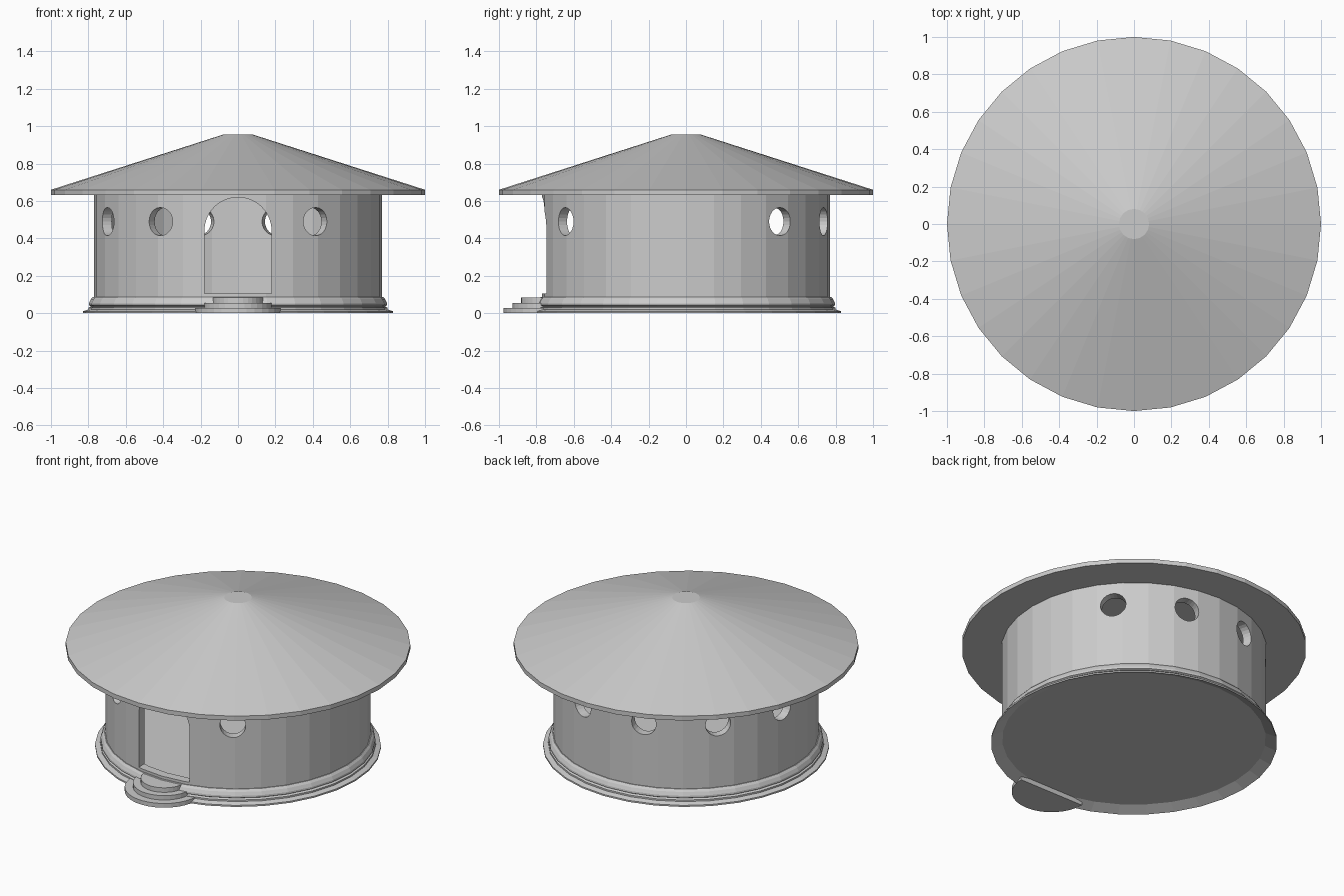
import bpy, bmesh
from math import sin, cos, pi, radians
from mathutils import Matrix

if "Cube" in bpy.data.objects:
    bpy.data.objects.remove(bpy.data.objects["Cube"])


def finish(name, bm):
    bmesh.ops.remove_doubles(bm, verts=bm.verts, dist=0.0005)
    bmesh.ops.recalc_face_normals(bm, faces=bm.faces)
    mesh = bpy.data.meshes.new(name)
    bm.to_mesh(mesh)
    bm.free()
    obj = bpy.data.objects.new(name, mesh)
    bpy.context.collection.objects.link(obj)
    return obj


def lathe(name, profile, sides=32, closed=False):
    """Turn (radius, z) points around the z axis; zero-radius ends become caps."""
    bm = bmesh.new()
    caps = not closed
    pts = [p for p in profile if p[0] > 0]
    rings = [[bm.verts.new((r * sin(2 * pi * i / sides), -r * cos(2 * pi * i / sides), z))
              for i in range(sides)] for r, z in pts]
    pairs = list(zip(rings, rings[1:]))
    if closed:
        pairs.append((rings[-1], rings[0]))
    for a, b in pairs:
        for i in range(sides):
            j = (i + 1) % sides
            bm.faces.new((a[i], a[j], b[j], b[i]))
    if caps:
        bm.faces.new(rings[0])
        bm.faces.new(rings[-1])
    return finish(name, bm)


def prism(bm, outline, offset):
    """Extrude a flat outline of 3D points by an offset vector."""
    face = bm.faces.new([bm.verts.new(p) for p in outline])
    ext = bmesh.ops.extrude_face_region(bm, geom=[face], use_keep_orig=True)
    moved = [v for v in ext["geom"] if isinstance(v, bmesh.types.BMVert)]
    bmesh.ops.translate(bm, verts=moved, vec=offset)


# Roof: shallow cone with a thin rim and a small flat top
lathe("roof", [(1.0, 0.632), (1.0, 0.66), (0.08, 0.955)])

# Base moulding with a floor; its underside is slightly recessed
lathe("base", [(0.765, 0.03), (0.83, 0.0), (0.83, 0.01), (0.80, 0.02), (0.80, 0.03),
               (0.785, 0.036), (0.798, 0.043), (0.797, 0.055), (0.787, 0.075),
               (0.775, 0.088)])

# Hollow round wall
wall = lathe("wall", [(0.77, 0.086), (0.77, 0.634), (0.715, 0.634), (0.715, 0.086)],
             closed=True)

# Cutters: arched doorway, and round windows on an eleven-part spacing
bm = bmesh.new()
door = [(-0.18, -1, 0.105), (0.18, -1, 0.105)]
door += [(0.18 * cos(pi * i / 16), -1, 0.44 + 0.18 * sin(pi * i / 16)) for i in range(17)]
prism(bm, door, (0, 0.5, 0))
for k in (1, 4, 5, 6, 7, 8, 9, 10):
    spin = Matrix.Rotation(2 * pi * k / 11, 4, 'Z')
    move = Matrix.Translation((0, -0.74, 0.49))
    bmesh.ops.create_cone(bm, cap_ends=True, segments=24, radius1=0.075, radius2=0.075,
                          depth=0.3, matrix=spin @ move @ Matrix.Rotation(radians(90), 4, 'X'))
cutter = finish("opening_cutter", bm)
cutter.hide_render = True

mod = wall.modifiers.new("openings", 'BOOLEAN')
mod.operation = 'DIFFERENCE'
mod.solver = 'EXACT'
mod.object = cutter
bpy.context.view_layer.objects.active = wall
bpy.ops.object.modifier_apply(modifier=mod.name)
bpy.data.objects.remove(cutter)

# Entrance steps: three stacked half discs
for name, radius, low, high in (("lower_step", 0.23, 0.0, 0.027),
                                ("middle_step", 0.182, 0.027, 0.055),
                                ("upper_step", 0.137, 0.055, 0.084)):
    bm = bmesh.new()
    prism(bm, [(radius * cos(pi * i / 16), -0.745 - radius * sin(pi * i / 16), low)
               for i in range(17)], (0, 0, high - low))
    finish(name, bm)
